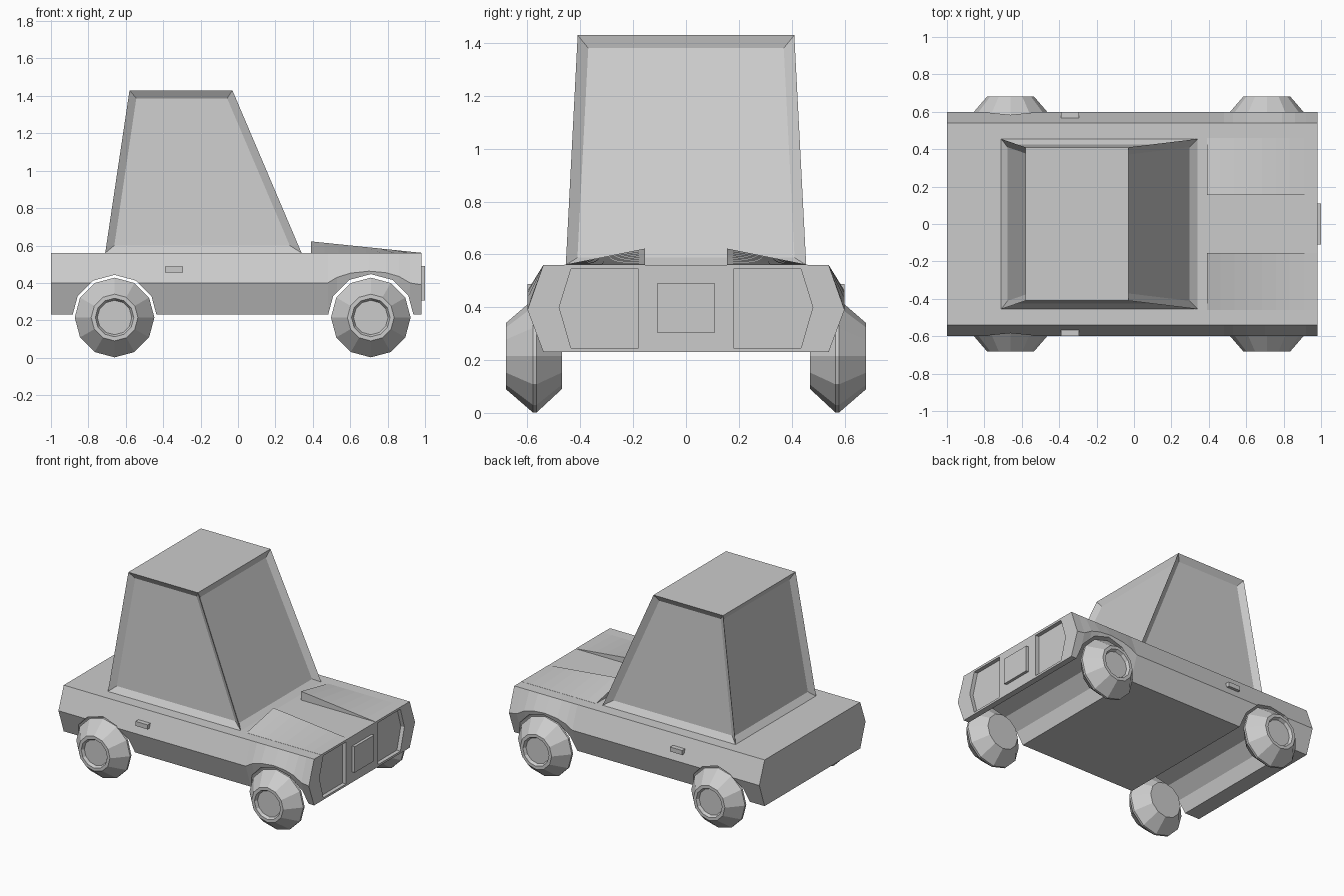
import bpy, bmesh, math
from mathutils import Vector

if "Cube" in bpy.data.objects:
    bpy.data.objects.remove(bpy.data.objects["Cube"])


def make(name, verts, faces):
    mesh = bpy.data.meshes.new(name)
    mesh.from_pydata(verts, [], faces)
    bm = bmesh.new()
    bm.from_mesh(mesh)
    bmesh.ops.recalc_face_normals(bm, faces=bm.faces)
    bm.to_mesh(mesh)
    bm.free()
    ob = bpy.data.objects.new(name, mesh)
    bpy.context.collection.objects.link(ob)
    return ob


def loft(name, rings):
    """Skin equal-length rings of points and cap both ends."""
    n = len(rings[0])
    verts = [p for r in rings for p in r]
    faces = [(k * n + i, k * n + (i + 1) % n, (k + 1) * n + (i + 1) % n, (k + 1) * n + i)
             for k in range(len(rings) - 1) for i in range(n)]
    faces += [tuple(range(n)), tuple(range(len(verts) - n, len(verts)))]
    return make(name, verts, faces)


def circle_xz(cx, cz, r, y, n=12):
    return [(cx + r * math.sin(2 * math.pi * i / n), y, cz - r * math.cos(2 * math.pi * i / n))
            for i in range(n)]


def box(name, x0, x1, y0, y1, z0, z1):
    return loft(name, [[(x, y0, z0), (x, y1, z0), (x, y1, z1), (x, y0, z1)] for x in (x0, x1)])


def cut(ob, cutter):
    cutter.hide_render = True
    mod = ob.modifiers.new("cut", 'BOOLEAN')
    mod.operation, mod.object, mod.solver = 'DIFFERENCE', cutter, 'EXACT'
    bpy.context.view_layer.objects.active = ob
    bpy.ops.object.modifier_apply(modifier=mod.name)
    bpy.data.objects.remove(cutter)


# Body: six-sided section whose side crease rises over the front wheels
crease = [(-1, .40), (.48, .40), (.53, .43), (.60, .452), (.70, .463),
          (.79, .455), (.86, .435), (.92, .40), (.98, .39)]
body = loft("body", [[(x, -.54, .23), (x, -.60, z), (x, -.54, .56),
                      (x, .54, .56), (x, .60, z), (x, .54, .23)] for x, z in crease])

# Wheel wells run right across the underside
for wx, r in ((-.66, .228), (.71, .232)):
    cut(body, loft("well_cutter", [circle_xz(wx, .215, r, y) for y in (-.8, .8)]))

# Recessed headlights
lamp = [(.18, .245), (.435, .245), (.48, .40), (.435, .545), (.18, .545)]
for s in (-1, 1):
    cut(body, loft("lamp_cutter", [[(x, s * y, z) for y, z in lamp] for x in (.952, 1.1)]))

# Cabin with four inset windows
cabin = loft("cabin", [
    [(-.71, -.455, .56), (.34, -.455, .56), (.34, .455, .56), (-.71, .455, .56)],
    [(-.58, -.41, 1.43), (-.03, -.41, 1.43), (-.03, .41, 1.43), (-.58, .41, 1.43)]])
bm = bmesh.new()
bm.from_mesh(cabin.data)
bm.normal_update()
panes = [f for f in bm.faces if abs(f.normal.z) < .8]
bmesh.ops.inset_individual(bm, faces=panes, thickness=.042, depth=0, use_even_offset=True)
for f in panes:
    push = f.normal * -.028
    for v in f.verts:
        v.co += push
bm.to_mesh(cabin.data)
bm.free()

# Bonnet bulges: twisted wedges falling forward and outward
for s, side in ((-1, "right"), (1, "left")):
    rings = []
    for k in range(9):
        t = k / 8
        x = .39 + .59 * t
        rings.append([(x, s * .155, .555), (x, s * .155, .622 - .061 * t), (x, s * .46, .561), (x, s * .46, .555)])
    loft(side + "_bonnet_bulge", rings)

    # Door handle
    box(side + "_door_handle", -.39, -.295, min(s * .56, s * .60), max(s * .56, s * .60), .455, .487)

    # Wheels: double-bevelled tyre with a sunken hub
    for wx, end in ((-.66, "rear"), (.71, "front")):
        profile = [(.125, .47), (.213, .565), (.213, .58), (.125, .682),
                   (.103, .682), (.092, .662)]
        loft(f"{end}_{side}_wheel", [circle_xz(wx, .215, r, s * y) for r, y in profile])

# Number plate
box("number_plate", .97, 1.0, -.11, .11, .305, .49)
